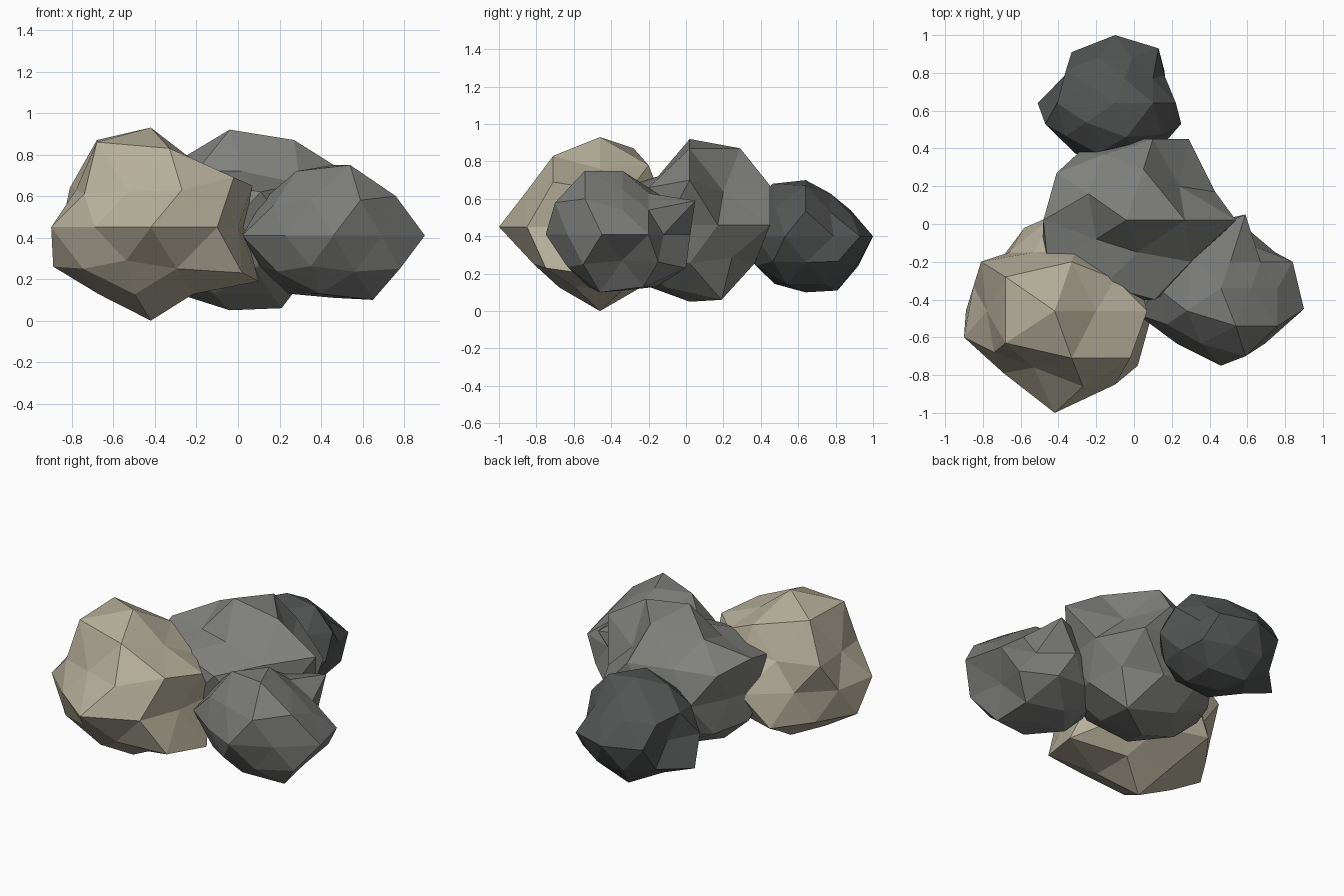
import bpy, bmesh
from mathutils import Vector


def rock(name, centre, radius, stretch, colour, landmarks):
    """Low-poly icosphere boulder whose corners are pulled to a few landmarks."""
    c, s = Vector(centre), Vector(stretch)
    bm = bmesh.new()
    bmesh.ops.create_icosphere(bm, subdivisions=2, radius=1)
    free = list(bm.verts)
    pulled = []
    for p in landmarks:
        d = Vector(p) - c
        way = Vector((d.x / s.x, d.y / s.y, d.z / s.z)).normalized()
        v = max(free, key=lambda v: v.co.dot(way))
        free.remove(v)
        pulled.append((v, Vector(p)))
    for v in free:
        v.co = c + v.co * s * radius
    for v, p in pulled:
        v.co = p
    me = bpy.data.meshes.new(name)
    bm.to_mesh(me)
    bm.free()
    ob = bpy.data.objects.new(name, me)
    bpy.context.collection.objects.link(ob)
    mat = bpy.data.materials.new(name + "_stone")
    mat.diffuse_color = (*colour, 1)
    me.materials.append(mat)


# large tan boulder, front left
rock("tan_boulder", (-.42, -.46, .45), .38, (1.25, 1.15, 1), (.47, .43, .33), [
    (-.42, -.46, .93), (-.42, -.46, 0), (-.68, -.63, .86), (-.68, -.28, .87),
    (-.33, -.71, .83), (-.42, -1, .45), (-.90, -.60, .45), (-.10, -.85, .45),
    (.10, -.46, .19), (.02, -.75, .23), (-.27, -.86, .63), (-.89, -.46, .26),
    (-.81, -.20, .64), (-.74, -.68, .61), (-.54, -.80, .29), (-.42, .05, .45),
    (-.58, -.02, .25), (.07, -.46, .65), (-.10, -.29, .66), (-.31, -.14, .63),
    (-.20, -.46, .76), (-.33, -.20, .78), (-.53, -.15, .62), (-.66, -.15, .45),
    (-.85, -.33, .45), (-.69, -.79, .45), (-.78, -.46, .63), (-.53, -.76, .62),
    (0, -.59, .45), (-.02, -.71, .69)])

# grey boulder in the middle
rock("middle_boulder", (-.04, .02, .46), .39, (1.2, 1.1, 1), (.22, .22, .21), [
    (-.04, .02, .92), (-.04, .02, .05), (.27, .02, .87), (.05, .29, .87),
    (.54, .02, .70), (.10, .45, .67), (.29, .45, .46), (.21, .19, .06),
    (.24, .20, .64), (.43, .17, .46), (-.20, -.08, .72), (-.24, .16, .80),
    (-.48, .02, .69), (-.41, .27, .65), (.30, -.20, .66), (.02, -.15, .72),
    (.11, -.40, .62), (-.46, -.18, .64), (-.41, .14, .46), (-.29, .38, .46)])

# grey boulder, front right
rock("right_boulder", (.46, -.34, .41), .33, (1.2, 1.1, 1), (.20, .20, .195), [
    (.46, -.34, .75), (.46, -.34, .11), (.54, -.54, .75), (.28, -.46, .72),
    (.46, -.75, .41), (.76, -.54, .60), (.90, -.45, .41), (.59, -.70, .58),
    (.84, -.20, .41), (.64, -.12, .41), (.59, .05, .59), (.31, -.17, .64),
    (.02, -.48, .41), (.65, -.46, .10), (.24, -.34, .13), (.78, -.55, .25),
    (.67, -.20, .54), (.62, -.34, .65), (.51, -.20, .63), (.76, -.34, .54),
    (.72, -.34, .27), (.57, 0, .23)])

# dark boulder at the back
rock("dark_boulder", (-.10, .64, .40), .30, (1.2, 1.1, 1), (.085, .09, .088), [
    (-.10, .64, .70), (-.10, 1, .40), (.13, .93, .40), (-.33, .91, .40),
    (.25, .53, .40), (-.51, .64, .23), (-.47, .53, .40), (-.23, .73, .62),
    (-.19, .88, .54), (-.05, .77, .63), (-.16, .81, .11), (.10, .64, .67),
    (-.20, .92, .24), (-.37, .72, .40), (.16, .79, .40), (.18, .64, .26),
    (-.01, .88, .52), (.10, .77, .53), (-.04, .46, .68)])
